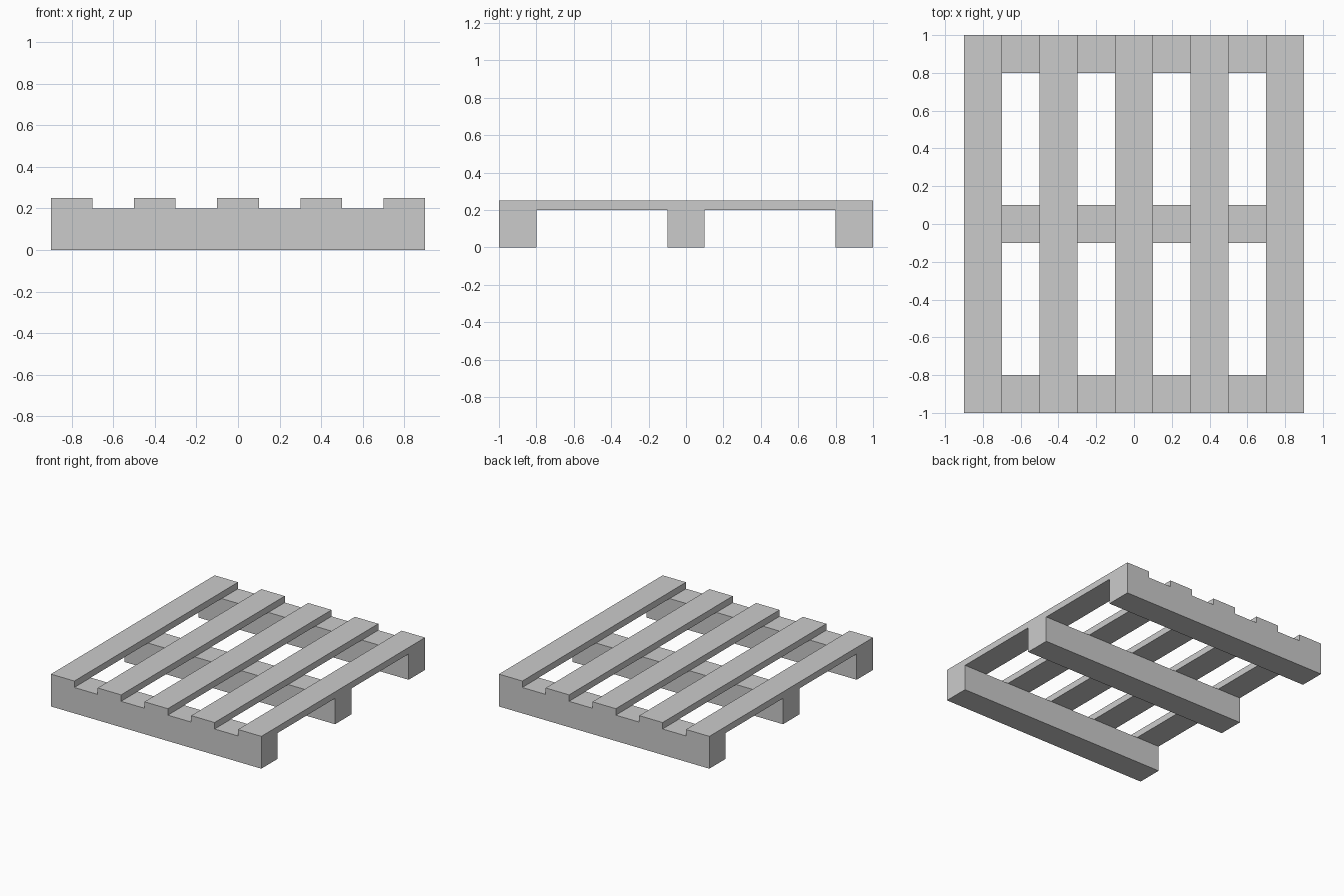
import bpy

if "Cube" in bpy.data.objects:
    bpy.data.objects.remove(bpy.data.objects["Cube"])


def box(name, size, centre):
    bpy.ops.mesh.primitive_cube_add(size=1, location=centre)
    ob = bpy.context.object
    ob.name = name
    ob.scale = size
    bpy.ops.object.transform_apply(location=False, rotation=False, scale=True)
    return ob


# Three bearers running left to right
for name, y in (("front", -0.9), ("middle", 0.0), ("back", 0.9)):
    box(f"{name}_bearer", (1.8, 0.2, 0.2), (0, y, 0.1))

# Five deck slats running front to back on top of the bearers
for i in range(5):
    box(f"deck_slat_{i + 1}", (0.2, 2.0, 0.05), (-0.8 + 0.4 * i, 0, 0.225))
